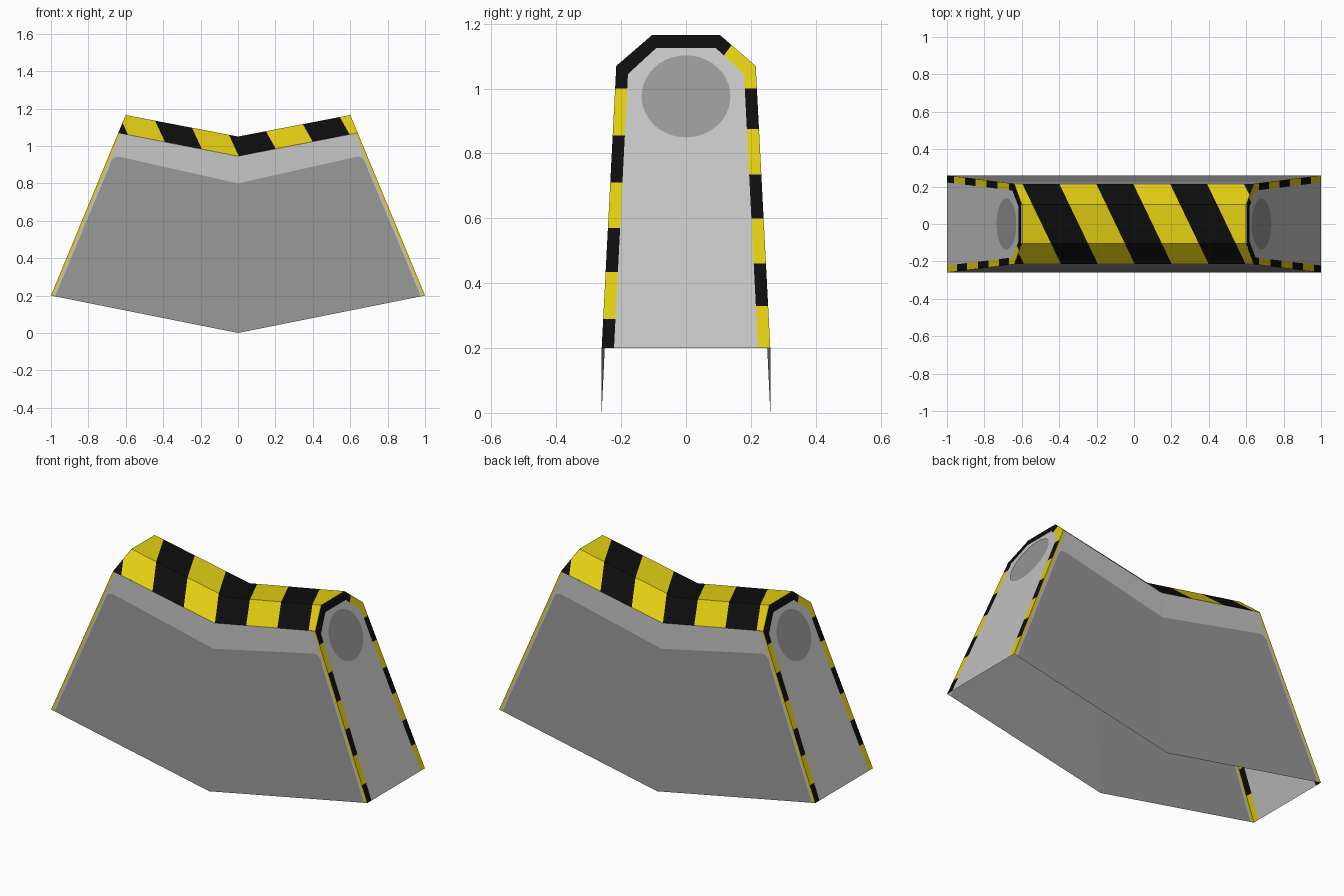
import bpy, bmesh, math
from mathutils import Vector

if "Cube" in bpy.data.objects:
    bpy.data.objects.remove(bpy.data.objects["Cube"])


def material(name, rgb):
    m = bpy.data.materials.new(name)
    m.diffuse_color = (*rgb, 1)
    m.use_nodes = True
    m.node_tree.nodes["Principled BSDF"].inputs["Base Color"].default_value = m.diffuse_color
    return m


MATS = [material("dark grey", (0.31, 0.31, 0.31)),
        material("light grey", (0.55, 0.55, 0.55)),
        material("yellow", (0.76, 0.61, 0.006)),
        material("black", (0.004, 0.004, 0.004))]
DARK, LIGHT, YELLOW, BLACK = range(4)


def build(name, polys, cuts=(), rule=None):
    """polys: (points, colour); cuts: (point, normal); rule: face centre -> colour."""
    bm = bmesh.new()
    for pts, mat in polys:
        f = bm.faces.new([bm.verts.new(p) for p in pts])
        f.material_index = mat
    bmesh.ops.remove_doubles(bm, verts=bm.verts, dist=1e-4)
    for co, no in cuts:
        bmesh.ops.bisect_plane(bm, geom=bm.verts[:] + bm.edges[:] + bm.faces[:],
                               dist=1e-5, plane_co=co, plane_no=no)
    if rule:
        for f in bm.faces:
            f.material_index = rule(f.calc_center_median())
    me = bpy.data.meshes.new(name)
    bm.to_mesh(me)
    bm.free()
    for m in MATS:
        me.materials.append(m)
    ob = bpy.data.objects.new(name, me)
    bpy.context.collection.objects.link(ob)
    return ob


def pair(name, *args):
    """Build a part and its copy turned half way round the z axis."""
    a = build(name + "_a", *args)
    b = a.copy()
    b.name = name + "_b"
    b.rotation_euler.z = math.pi
    bpy.context.collection.objects.link(b)


# --- side walls: dark panel, light border, thin yellow edge
def wall(x, z):
    zb, zt = 0.2 * abs(x), 0.945 + 0.195 * abs(x)
    return (x, -0.26 + 0.045 * (z - zb) / (zt - zb), z)


inner = [(0.978, 0.1956), (0.69, 0.885), (0.68, 0.915), (0.665, 0.935), (0.64, 0.943), (0, 0.8)]
edge = [(0.988, 0.1976), (0.699, 0.895), (0.68, 0.94), (0.65, 1.015), (0.628, 1.0675), (0, 0.945)]
walls = []
for s in (1, -1):
    w = lambda pts: [wall(s * x, z) for x, z in pts][::s]
    walls.append((w([(0, 0)] + inner), DARK))
    for i in range(5):
        walls.append((w([inner[i], edge[i], edge[i + 1], inner[i + 1]]), LIGHT))
    walls.append((w([(1, 0.2), (0.64, 1.07)] + edge[4::-1]), YELLOW))
pair("side_wall", walls)

# --- striped top cover: bevel, flat, bevel, dipping in the middle
mid = [(0, -0.215, 0.945), (0, -0.105, 1.05), (0, 0.105, 1.05), (0, 0.215, 0.945)]
end = [(0.64, -0.215, 1.07), (0.6, -0.105, 1.165), (0.6, 0.105, 1.165), (0.64, 0.215, 1.07)]
cover = []
for s in (1, -1):
    for i in range(3):
        q = [mid[i], end[i], end[i + 1], mid[i + 1]]
        cover.append(([(s * x, y, z) for x, y, z in q][::s], YELLOW))
SLANT, PITCH = 0.48, 0.395
cuts = [((k * PITCH / 2 + PITCH / 4, 0, 0), (1, SLANT, 0)) for k in range(-4, 4)]
build("top_cover", cover, cuts,
      lambda c: BLACK if round((c.x + SLANT * c.y) / (PITCH / 2)) % 2 == 0 else YELLOW)


# --- sloping ends
def cap(y, z):
    return (1 - 0.4138 * (z - 0.2), y, z)


outer = [(0.26, 0.2), (0.215, 1.07), (0.105, 1.165)]
inset = [(0.222, 0.2), (0.179, 1.045), (0.092, 1.125)]
outer += [(-y, z) for y, z in outer[::-1]]
inset += [(-y, z) for y, z in inset[::-1]]
pair("end_panel", [([cap(*p) for p in inset], LIGHT)])

# striped trim round each end; the two legs are half a stripe out of step
LEFT = [0.29, 0.435, 0.57, 0.71, 0.855, 1.0]
RIGHT = [0.33, 0.46, 0.6, 0.735, 0.875, 1.0]


def trim_colour(c):
    if c.z > 1.0:
        return YELLOW if c.y > 0.13 else BLACK
    n = sum(c.z > z for z in (RIGHT if c.y > 0 else LEFT))
    return (BLACK, YELLOW)[(n + (c.y > 0)) % 2]


ring = [([cap(*outer[i]), cap(*outer[i + 1]), cap(*inset[i + 1]), cap(*inset[i])], BLACK)
        for i in range(5)]
trim_cuts = [((0, 0, z), (0, 0, 1)) for z in LEFT + RIGHT]
trim_cuts.append(((0, 0.13, 1.12), (0, 1, -0.75)))
pair("end_trim", ring, trim_cuts, trim_colour)

# round dark plate near the top of each end
n = Vector((1, 0, 0.4138)).normalized()
up = Vector((-0.4138, 0, 1)).normalized()
centre = Vector(cap(0, 0.975)) + n * 0.003
disc = [centre + 0.137 * (Vector((0, math.cos(a), 0)) + up * math.sin(a))
        for a in (math.tau * i / 40 for i in range(40))]
pair("end_disc", [(disc, DARK)])
